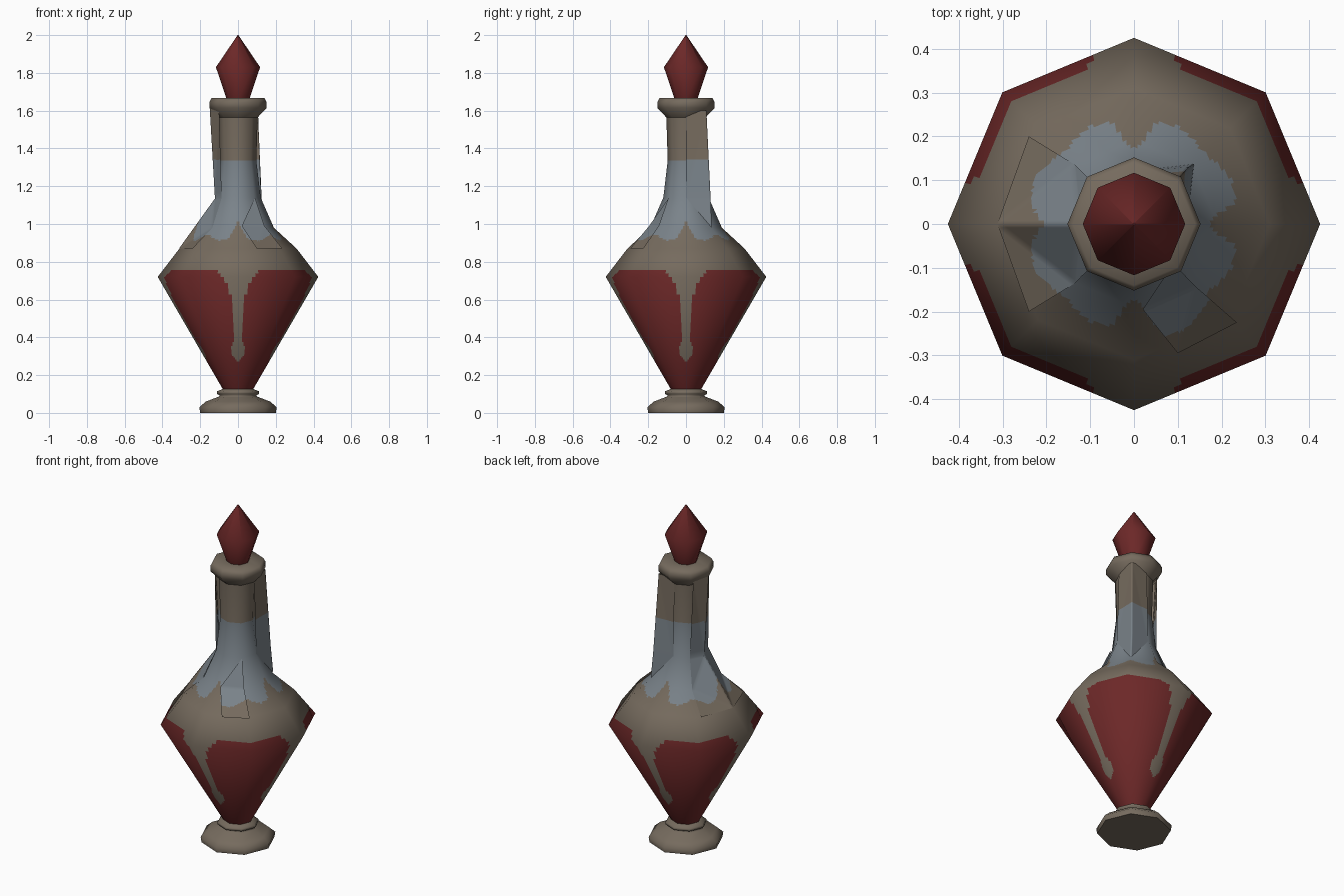
import bpy, bmesh, math
from mathutils import Vector

if "Cube" in bpy.data.objects:
    bpy.data.objects.remove(bpy.data.objects["Cube"])

# Colours
def material(name, rgb):
    m = bpy.data.materials.new(name)
    m.diffuse_color = (*rgb, 1)
    m.use_nodes = True
    m.node_tree.nodes["Principled BSDF"].inputs["Base Color"].default_value = m.diffuse_color
    return m

MATS = [material("brown_metal", (.18, .147, .112)),
        material("red_glass", (.15, .021, .021)),
        material("grey_glass", (.195, .227, .254))]
BROWN, RED, GREY = range(3)

def interp(table, v):
    if v <= table[0][0]:
        return table[0][1]
    for (a, p), (b, q) in zip(table, table[1:]):
        if v <= b:
            return p + (q - p) * (v - a) / (b - a)
    return table[-1][1]

# Wavy borders of the painted regions
GREY_EDGE = [(0, .945), (20, .91), (32, .92), (45, 1.02)]
STRIPE = [(.27, 0), (.30, .03), (.35, .036), (.40, .018), (.60, .024),
          (.64, .055), (.68, .055), (.72, .085), (.76, .11)]

def body_colour(c):
    if c.z > 1.335:
        return BROWN
    if c.z > .85:
        s = abs(math.degrees(math.atan2(c.y, c.x)) % 90 - 45)
        return GREY if c.z > interp(GREY_EDGE, s) else BROWN
    if c.z < .757 and (c.z < .27 or min(abs(c.x), abs(c.y)) > interp(STRIPE, c.z)):
        return RED
    return BROWN

def finish(name, mesh, colour):
    for m in MATS:
        mesh.materials.append(m)
    for p in mesh.polygons:
        p.material_index = colour(p.center) if callable(colour) else colour
        p.use_smooth = True
    ob = bpy.data.objects.new(name, mesh)
    bpy.context.collection.objects.link(ob)
    return ob

# Eight-sided lathe; sides and rows may be cut finer for the paint borders
def lathe(name, profile, colour, cuts=1, step=9):
    pts = [Vector((r, 0, z)) for r, z in profile]
    seg = [Vector((b.z - a.z, 0, a.x - b.x)).normalized() for a, b in zip(pts, pts[1:])]
    nor = [(a + b).normalized() for a, b in zip([seg[0]] + seg, seg + [seg[-1]])]
    rows = []
    for i in range(len(seg)):
        n = max(1, round((pts[i + 1] - pts[i]).length / step))
        rows += [(pts[i].lerp(pts[i + 1], k / n), nor[i].lerp(nor[i + 1], k / n)) for k in range(n)]
    rows.append((pts[-1], nor[-1]))
    corner = [Vector((math.cos(k * math.pi / 4), math.sin(k * math.pi / 4), 0)) for k in range(9)]
    ring = [corner[k].lerp(corner[k + 1], c / cuts) for k in range(8) for c in range(cuts)]
    N = len(ring)
    verts, normals = [], []
    for p, n in rows:
        for d in ring:
            u = d.normalized()
            verts.append((d.x * p.x, d.y * p.x, p.z))
            normals.append(Vector((u.x * n.x, u.y * n.x, n.z)).normalized())
    faces = [(i * N + j, i * N + (j + 1) % N, (i + 1) * N + (j + 1) % N, (i + 1) * N + j)
             for i in range(len(rows) - 1) for j in range(N)]
    faces += [tuple(reversed(range(N))), tuple(range((len(rows) - 1) * N, len(rows) * N))]
    me = bpy.data.meshes.new(name)
    me.from_pydata(verts, [], faces)
    me.update()
    ob = finish(name, me, colour)
    loops = []
    for p in me.polygons:
        loops += [p.normal.copy() if len(p.vertices) > 4 else normals[v] for v in p.vertices]
    me.normals_split_custom_set(loops)
    return ob

lathe("foot", [(.2, 0), (.205, .03), (.17, .06), (.105, .085), (.095, .092),
               (.112, .1), (.112, .114), (.08, .127)], BROWN)
lathe("bottle_body", [(.08, .125), (.425, .72), (.31, .87), (.19, .98), (.12, 1.14),
                      (.097, 1.335), (.105, 1.6)], body_colour, cuts=16, step=.012)
lathe("lip", [(.1, 1.56), (.152, 1.615), (.152, 1.645), (.14, 1.668), (.06, 1.668)], BROWN)
lathe("stopper", [(.06, 1.66), (.117, 1.83), (.002, 2.0)], RED)

# Flat glass panels laid over the shoulder and neck
def panel(name, verts, faces):
    bm = bmesh.new()
    vs = [bm.verts.new(v) for v in verts]
    for f in faces:
        bm.faces.new([vs[i] for i in f])
    bmesh.ops.triangulate(bm, faces=bm.faces[:])
    bmesh.ops.subdivide_edges(bm, edges=bm.edges[:], cuts=15, use_grid_fill=True)
    # Face the panel away from the bottle axis
    bm.normal_update()
    for f in bm.faces:
        c = f.calc_center_median()
        if f.normal.x * c.x + f.normal.y * c.y < 0:
            f.normal_flip()
    me = bpy.data.meshes.new(name)
    bm.to_mesh(me)
    bm.free()
    finish(name, me, body_colour)

# Left shoulder plate running up to the lip
panel("left_panel",
      [(-.24, .2, .87), (-.312, 0, .87), (-.24, -.2, .87),
       (-.136, .136, .98), (-.122, 0, 1.135), (-.136, -.136, .98),
       (-.15, 0, 1.62), (-.086, .086, 1.14), (-.086, -.086, 1.14),
       (-.1, -.075, 1.6), (-.1, .075, 1.6)],
      [(0, 1, 4, 3), (1, 2, 5, 4), (3, 4, 7), (4, 5, 8),
       (4, 6, 10, 7), (4, 8, 9, 6)])

# Back right neck panel
panel("back_right_panel",
      [(.137, .137, .98), (.125, .13, 1.14), (.105, .108, 1.6),
       (.12, 0, 1.14), (0, .12, 1.14), (.106, 0, 1.6), (0, .106, 1.6)],
      [(0, 3, 1), (0, 1, 4), (3, 5, 2, 1), (1, 2, 6, 4)])

# Front right shoulder flap
panel("front_right_panel",
      [(.1, -.295, .87), (.235, -.225, .87), (.14, -.142, .99),
       (.09, -.09, 1.14), (.02, -.195, .99)],
      [(0, 1, 2, 4), (4, 2, 3)])
